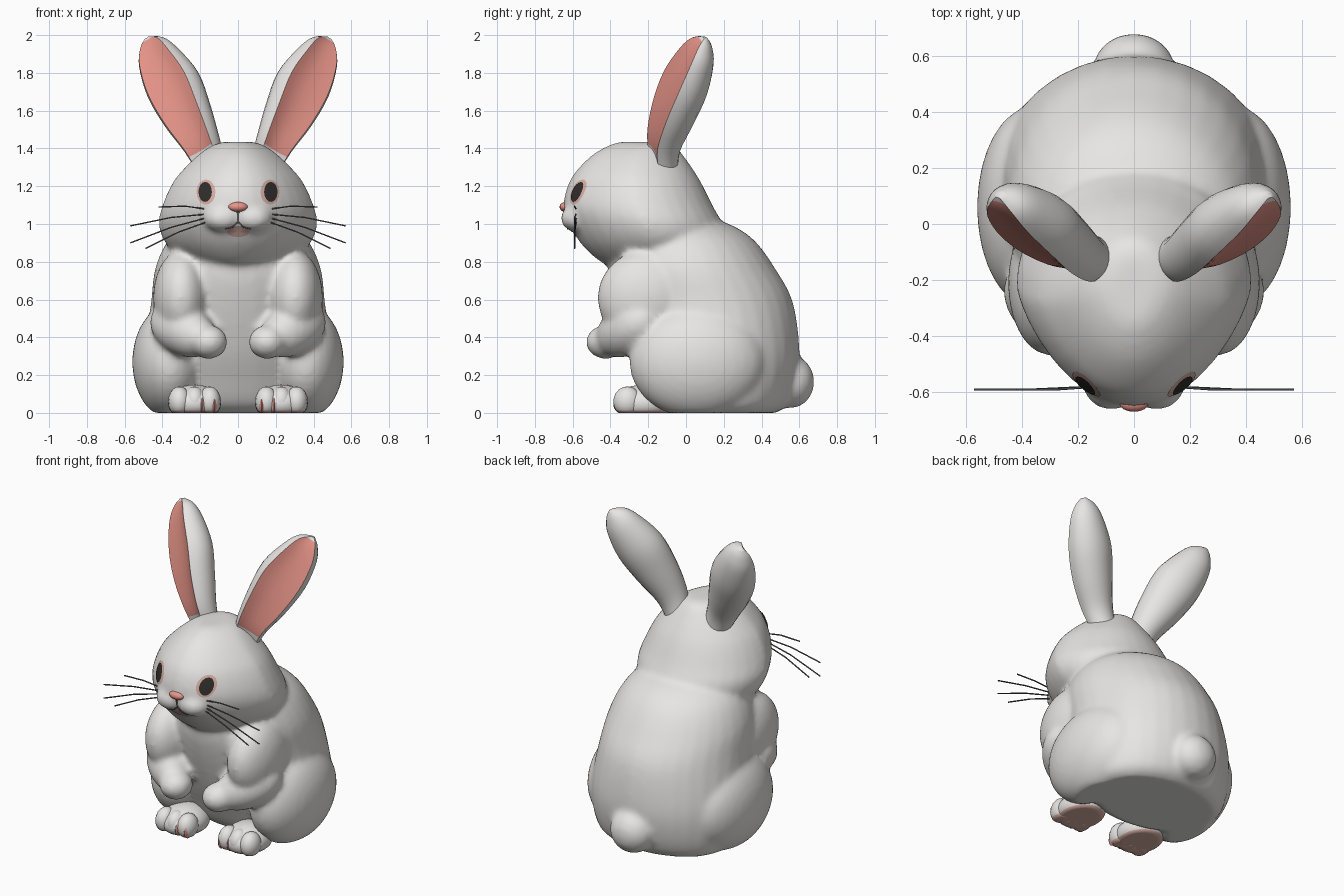
import bpy, bmesh, math
from mathutils import Vector
from mathutils.bvhtree import BVHTree

if "Cube" in bpy.data.objects:
    bpy.data.objects.remove(bpy.data.objects["Cube"])


def material(name, rgb):
    m = bpy.data.materials.new(name)
    m.diffuse_color = (*rgb, 1)
    m.use_nodes = True
    m.node_tree.nodes["Principled BSDF"].inputs["Base Color"].default_value = m.diffuse_color
    return m


FUR = material("white fur", (0.83, 0.82, 0.80))
PINK = material("pink skin", (0.80, 0.30, 0.25))
PALE = material("pale pink", (0.70, 0.44, 0.38))
BLACK = material("eye black", (0.03, 0.028, 0.025))
DARK = material("whisker grey", (0.12, 0.11, 0.11))


def finish(name, bm, mats, angle=50):
    bmesh.ops.recalc_face_normals(bm, faces=bm.faces[:])
    me = bpy.data.meshes.new(name)
    bm.to_mesh(me)
    bm.free()
    for m in mats:
        me.materials.append(m)
    ob = bpy.data.objects.new(name, me)
    bpy.context.collection.objects.link(ob)
    bpy.ops.object.select_all(action='DESELECT')
    ob.select_set(True)
    bpy.context.view_layer.objects.active = ob
    bpy.ops.object.shade_smooth_by_angle(angle=math.radians(angle))
    return ob


def spline(rows, n=4):
    """Catmull-Rom interpolation of number rows."""
    out = []
    for i in range(len(rows) - 1):
        a, b, c, d = rows[max(i - 1, 0)], rows[i], rows[i + 1], rows[min(i + 2, len(rows) - 1)]
        for k in range(n):
            t = k / n
            out.append([0.5 * (2 * q + (r - p) * t + (2 * p - 5 * q + 4 * r - s) * t * t
                               + (3 * q - p - 3 * r + s) * t ** 3) for p, q, r, s in zip(a, b, c, d)])
    return out + [list(rows[-1])]


def skin(name, rings, mats, rule=lambda i, j: 0):
    bm = bmesh.new()
    vs = [[bm.verts.new(p) for p in r] for r in rings]
    n = len(rings[0])
    for i in range(len(vs) - 1):
        for j in range(n):
            f = bm.faces.new((vs[i][j], vs[i][(j + 1) % n], vs[i + 1][(j + 1) % n], vs[i + 1][j]))
            f.material_index = rule(i, j)
    bm.faces.new(vs[0])
    bm.faces.new(vs[-1])
    return finish(name, bm, mats)


def stack(name, rows, sharp=1.0, n=32):
    """Horizontal oval rings from rows of (z, y front, y back, half width)."""
    rings = []
    for z, y0, y1, rx in spline(rows):
        ring = []
        for k in range(n):
            t = 2 * math.pi * k / n
            c = math.cos(t)
            c = c ** sharp if c > 0 else c
            ring.append((rx * math.sin(t), (y0 + y1) / 2 - (y1 - y0) / 2 * c, z))
        rings.append(ring)
    return skin(name, rings, [FUR])


def ball(name, loc, size, mat=FUR, axis=None, sole=None, seg=24):
    """Ellipsoid, its z turned to an axis, cut flat at the ground."""
    bm = bmesh.new()
    bmesh.ops.create_uvsphere(bm, u_segments=seg, v_segments=seg * 2 // 3, radius=1)
    q = Vector(axis if axis else (0, 0, 1)).to_track_quat('Z', 'Y')
    for v in bm.verts:
        p = Vector(a * b for a, b in zip(v.co, size))
        v.co = (q @ p if axis else p) + Vector(loc)
        v.co.z = max(v.co.z, 0)
    if sole:
        for f in bm.faces:
            f.material_index = int(max(v.co.z for v in f.verts) < 0.02)
    return finish(name, bm, [mat] + ([sole] if sole else []))


def line(name, pts, r, mat):
    cu = bpy.data.curves.new(name, 'CURVE')
    cu.dimensions = '3D'
    cu.bevel_depth = r
    cu.bevel_resolution = 1
    sp = cu.splines.new('POLY')
    sp.points.add(len(pts) - 1)
    for p, c in zip(sp.points, pts):
        p.co = (*c, 1)
    cu.materials.append(mat)
    bpy.context.collection.objects.link(bpy.data.objects.new(name, cu))


# Torso, head, tail, front legs and haunches, melted into one soft fur body
fur = [stack("torso", [(0, -.08, .48, .40), (.05, -.15, .54, .45), (.18, -.22, .585, .48),
                       (.35, -.30, .60, .49), (.59, -.38, .565, .46), (.76, -.41, .475, .44),
                       (.90, -.38, .375, .38), (.98, -.33, .27, .30), (1.04, -.25, .12, .20)]),
       stack("head", [(.77, -.40, -.02, .17), (.82, -.48, .10, .29), (.90, -.56, .19, .385),
                      (1.0, -.62, .19, .42), (1.1, -.65, .14, .40), (1.22, -.62, .08, .345),
                      (1.30, -.565, .03, .28), (1.37, -.49, -.02, .205), (1.415, -.41, -.06, .14),
                      (1.435, -.35, -.11, .08)], sharp=1.5),
       ball("tail", (0, .555, .165), (.145, .125, .14))]
for s in (-1, 1):
    fur += [ball("muzzle", (.08 * s, -.565, 1.03), (.105, .10, .075)),
            ball("upper_arm", (.30 * s, -.21, .61), (.15, .26, .25)),
            ball("forearm", (.29 * s, -.31, .44), (.13, .135, .215), axis=(.25 * s, .22, .13)),
            ball("front_paw", (.155 * s, -.425, .375), (.10, .105, .09)),
            ball("haunch", (.36 * s, .06, .27), (.20, .36, .30), seg=32)]
bpy.ops.object.select_all(action='DESELECT')
for ob in fur:
    ob.select_set(True)
body = fur[0]
bpy.context.view_layer.objects.active = body
bpy.ops.object.join()
body.name = "body"
mod = body.modifiers.new("melt", 'REMESH')
mod.mode = 'VOXEL'
mod.voxel_size = 0.018
mod.use_smooth_shade = True
mod = body.modifiers.new("soften", 'SMOOTH')
mod.iterations = 8
for mod in list(body.modifiers):
    bpy.ops.object.modifier_apply(modifier=mod.name)

tree = BVHTree.FromPolygons([v.co for v in body.data.vertices],
                            [p.vertices[:] for p in body.data.polygons])


def on_face(x, z, lift):
    p, nrm, _, _ = tree.ray_cast(Vector((x, -2, z)), Vector((0, 1, 0)))
    return p + nrm * lift


def decal(name, cx, cz, rx, rz, lift, mat):
    """Thin oval draped on the face."""
    bm = bmesh.new()
    mid = bm.verts.new(on_face(cx, cz, lift))
    prev = None
    for ring in (.33, .67, 1):
        cur = [bm.verts.new(on_face(cx + rx * ring * math.cos(k * math.pi / 8),
                                    cz + rz * ring * math.sin(k * math.pi / 8), lift)) for k in range(16)]
        for k in range(16):
            j = (k + 1) % 16
            bm.faces.new((prev[k], cur[k], cur[j], prev[j]) if prev else (mid, cur[k], cur[j]))
        prev = cur
    ob = finish(name, bm, [mat])
    if ob.data.polygons[0].normal.y > 0:
        ob.data.flip_normals()


def ear(name, s):
    """Round ear with a flat pink cut on its front outer side."""
    axis = Vector((.30 * s, .23, .65)).normalized()
    nrm = Vector((.25 * s, -.95, 0))
    nrm = (nrm - axis * nrm.dot(axis)).normalized()
    wide = axis.cross(nrm) * s
    rows = [(.14, -.12, 1.30, .08, .08), (.19, -.125, 1.42, .10, .10), (.27, -.075, 1.58, .135, .125),
            (.345, -.01, 1.74, .15, .13), (.42, .05, 1.88, .115, .10),
            (.455, .08, 1.955, .07, .06), (.48, .10, 1.985, .015, .015)]
    lo, hi = 2, 9  # pink span around the 24 ring points
    rings = []
    for x, y, z, w, t in spline(rows):
        ring = [Vector((x * s, y, z)) + wide * w * math.cos(k * math.pi / 12)
                + nrm * t * math.sin(k * math.pi / 12) for k in range(24)]
        a, b = ring[lo].copy(), ring[hi].copy()
        for k in range(lo + 1, hi):
            f = (k - lo) / (hi - lo)
            ring[k] = a.lerp(b, f) - (nrm * t + wide * w) * .12 * math.sin(math.pi * f)
        rings.append(ring)
    skin(name, rings, [FUR, PINK], lambda i, j: int(lo <= j < hi and 3 <= i <= 21))


for s, side in ((-1, "left"), (1, "right")):
    ear(side + "_ear", s)

    # Eyes, mouth lines and whiskers
    decal(side + "_eye_rim", .168 * s, 1.168, .05, .066, .003, PALE)
    decal(side + "_eye", .170 * s, 1.168, .035, .052, .007, BLACK)
    line(side + "_mouth_line", [on_face(x * s, z, .001) for x, z in
                                ((.002, 1.07), (.002, 1.01), (.03, .985), (.07, .975))], .005, DARK)
    for i, (x, z0, z1) in enumerate([(.42, 1.075, 1.09), (.57, 1.055, .99),
                                     (.57, 1.04, .90), (.49, 1.02, .87)]):
        line(f"{side}_whisker_{i}", [(.14 * s, -.58, z0), ((.14 + x) / 2 * s, -.59, (z0 + z1) / 2 + .012),
                                     (x * s, -.59, z1)], .004, DARK)

    # Hind feet with toes and pink pads
    ball(side + "_hind_foot", (.23 * s, -.22, .05), (.14, .165, .10), sole=PALE)
    for i, dx in enumerate((-.08, 0, .08)):
        ball(f"{side}_toe_{i}", ((.23 + dx) * s, -.31, .06), (.06, .075, .08), sole=PALE, seg=16)
    for i, dx in enumerate((-.105, -.04)):
        ball(f"{side}_toe_pad_{i}", ((.23 + dx) * s, -.335, .045), (.014, .05, .05), PINK, seg=12)

# Nose and mouth
ball("nose", on_face(0, 1.09, -.008), (.052, .03, .026), PINK, seg=16)
decal("mouth", 0, .962, .06, .03, .003, PALE)
